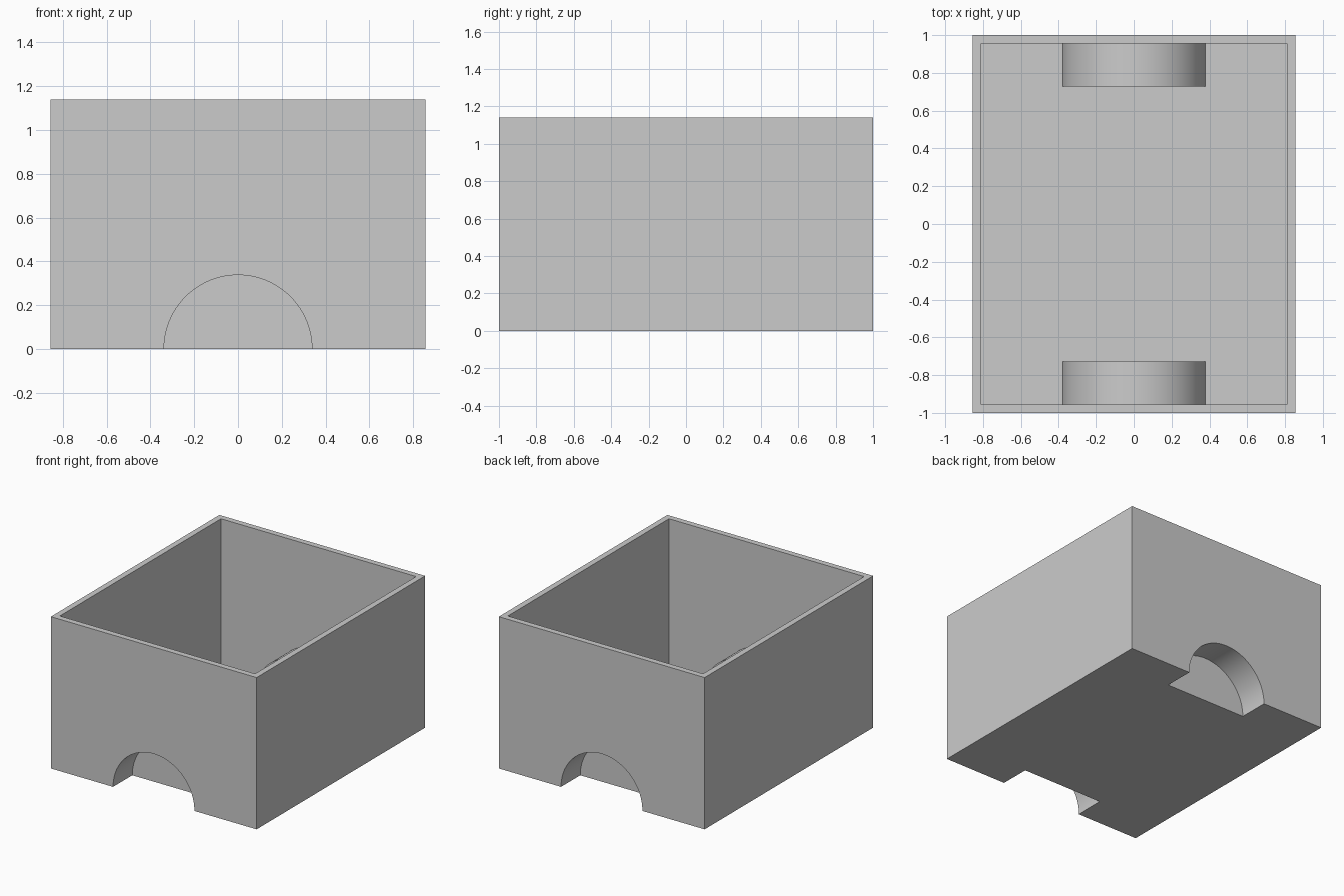
import bpy, bmesh, math

if "Cube" in bpy.data.objects:
    bpy.data.objects.remove(bpy.data.objects["Cube"])

W, D, H = 0.855, 1.0, 1.14      # half width, half depth, height
T = 0.044                       # wall and floor thickness
R = 0.338                       # handhold radius


def make_prism(name, profile, y0, y1):
    """Extrude an (x, z) outline along y."""
    bm = bmesh.new()
    face = bm.faces.new([bm.verts.new((x, y0, z)) for x, z in profile])
    new = bmesh.ops.extrude_face_region(bm, geom=[face])["geom"]
    bmesh.ops.translate(bm, vec=(0, y1 - y0, 0),
                        verts=[v for v in new if isinstance(v, bmesh.types.BMVert)])
    bmesh.ops.recalc_face_normals(bm, faces=bm.faces[:])
    mesh = bpy.data.meshes.new(name)
    bm.to_mesh(mesh)
    bm.free()
    ob = bpy.data.objects.new(name, mesh)
    bpy.context.collection.objects.link(ob)
    return ob


def rect(w, z0, z1):
    return [(-w, z0), (w, z0), (w, z1), (-w, z1)]


def arch(r, base, n=64):
    pts = [(r * math.cos(math.pi * i / n), r * math.sin(math.pi * i / n))
           for i in range(n + 1)]
    if base < 0:                # straight legs below the floor line
        return [(r, base)] + pts + [(-r, base)]
    return [(x, z) for x, z in pts if z > base]


def combine(target, tool, operation):
    mod = target.modifiers.new(tool.name, 'BOOLEAN')
    mod.object, mod.operation, mod.solver = tool, operation, 'EXACT'
    bpy.context.view_layer.objects.active = target
    bpy.ops.object.modifier_apply(modifier=mod.name)
    bpy.data.objects.remove(tool)


# Open-topped box
box = make_prism("open_box", rect(W, 0, H), -D, D)
combine(box, make_prism("cavity", rect(W - T, T, H + 0.2), -D + T, D - T), 'DIFFERENCE')

# Arched recess at each end: inner housing, then the hollow under it
for s in (-1, 1):
    combine(box, make_prism("housing", arch(R + T, 0.015), s * 0.98, s * 0.728), 'UNION')
    combine(box, make_prism("recess", arch(R, -0.1), s * 1.1, s * 0.772), 'DIFFERENCE')

# Smooth arches with crisp edges
bpy.ops.object.select_all(action='DESELECT')
box.select_set(True)
bpy.context.view_layer.objects.active = box
bpy.ops.object.shade_smooth_by_angle(angle=math.radians(30))
